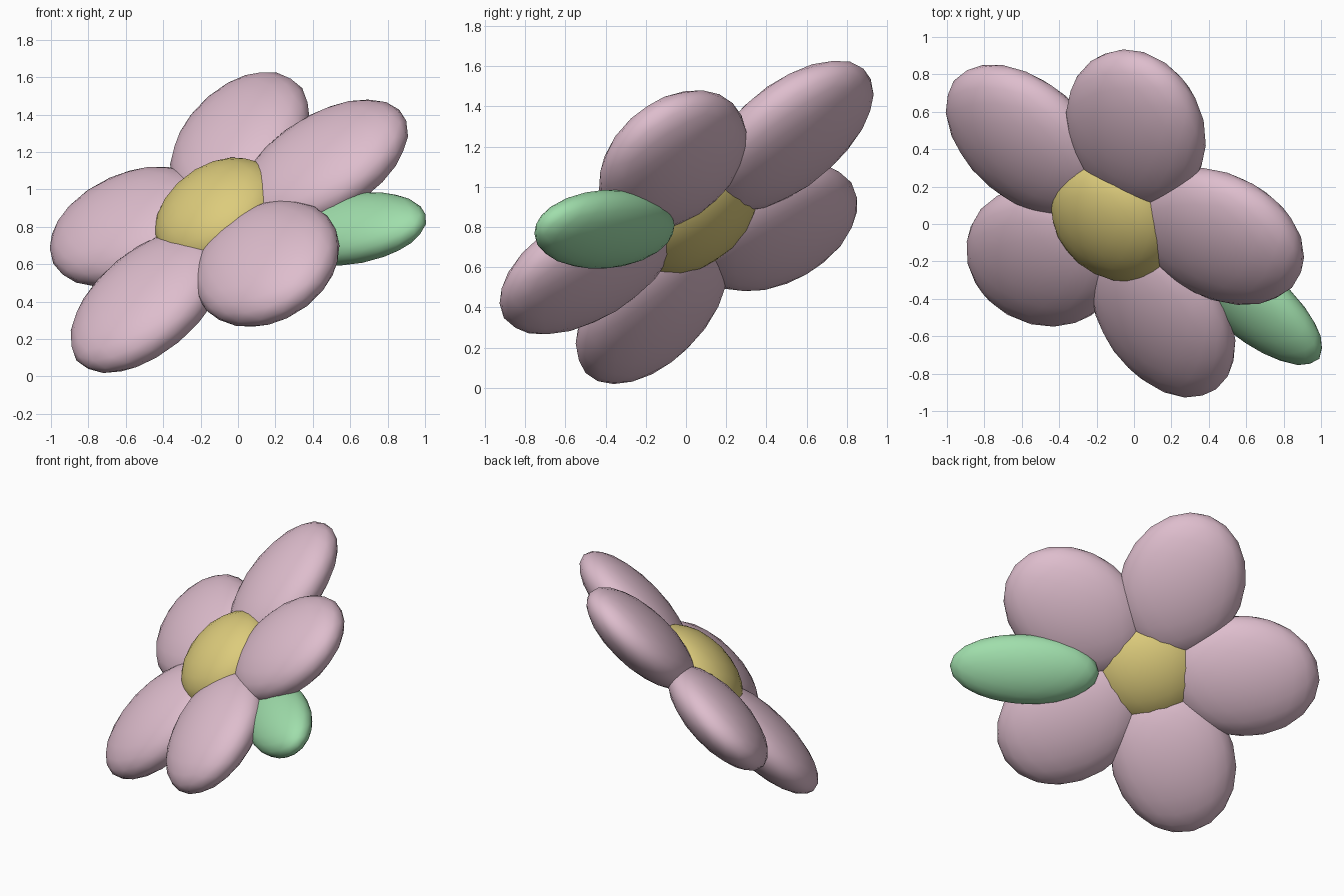
import bpy, bmesh
from math import radians
from mathutils import Matrix, Vector

cube = bpy.data.objects.get("Cube")
if cube:
    bpy.data.objects.remove(cube, do_unlink=True)


def make_material(name, colour):
    mat = bpy.data.materials.new(name)
    mat.use_nodes = True
    mat.diffuse_color = (*colour, 1)
    mat.node_tree.nodes["Principled BSDF"].inputs["Base Color"].default_value = (*colour, 1)
    return mat


pink = make_material("soft pink", (0.73, 0.51, 0.61))
yellow = make_material("pollen yellow", (0.72, 0.60, 0.20))
green = make_material("leaf green", (0.35, 0.73, 0.41))

# Flower frame: the way it faces, and the direction of its first petal
center = Vector((-0.086, 0.046, 0.838))
normal = Vector((-0.485, -0.526, 0.70)).normalized()
first = Vector((0.153, 0.736, 0.66))
first = (first - normal * first.dot(normal)).normalized()


def ellipsoid(name, mat, radial, distance, height, size):
    """Rounded blob: long axis along radial, thin axis along the flower normal."""
    radial = (radial - normal * radial.dot(normal)).normalized()
    side = normal.cross(radial)
    turn = Matrix((radial, side, normal)).transposed().to_4x4()
    place = Matrix.Translation(center + radial * distance + normal * height)
    bm = bmesh.new()
    bmesh.ops.create_icosphere(bm, subdivisions=3, radius=1)
    bm.transform(place @ turn @ Matrix.Diagonal((*size, 1)))
    for face in bm.faces:
        face.smooth = True
    mesh = bpy.data.meshes.new(name)
    bm.to_mesh(mesh)
    bm.free()
    mesh.materials.append(mat)
    obj = bpy.data.objects.new(name, mesh)
    bpy.context.collection.objects.link(obj)
    return obj


# Five petals around the centre
for i in range(5):
    direction = Matrix.Rotation(radians(-72 * i), 3, normal) @ first
    ellipsoid(f"petal_{i + 1}", pink, direction, 0.629, 0, (0.508, 0.412, 0.188))

# Domed flower centre
ellipsoid("flower_center", yellow, first, 0, 0.04, (0.37, 0.37, 0.22))

# Single leaf tucked behind the petals
ellipsoid("leaf", green, Vector((0.768, -0.638, 0.056)), 0.82, -0.134, (0.495, 0.237, 0.14))
